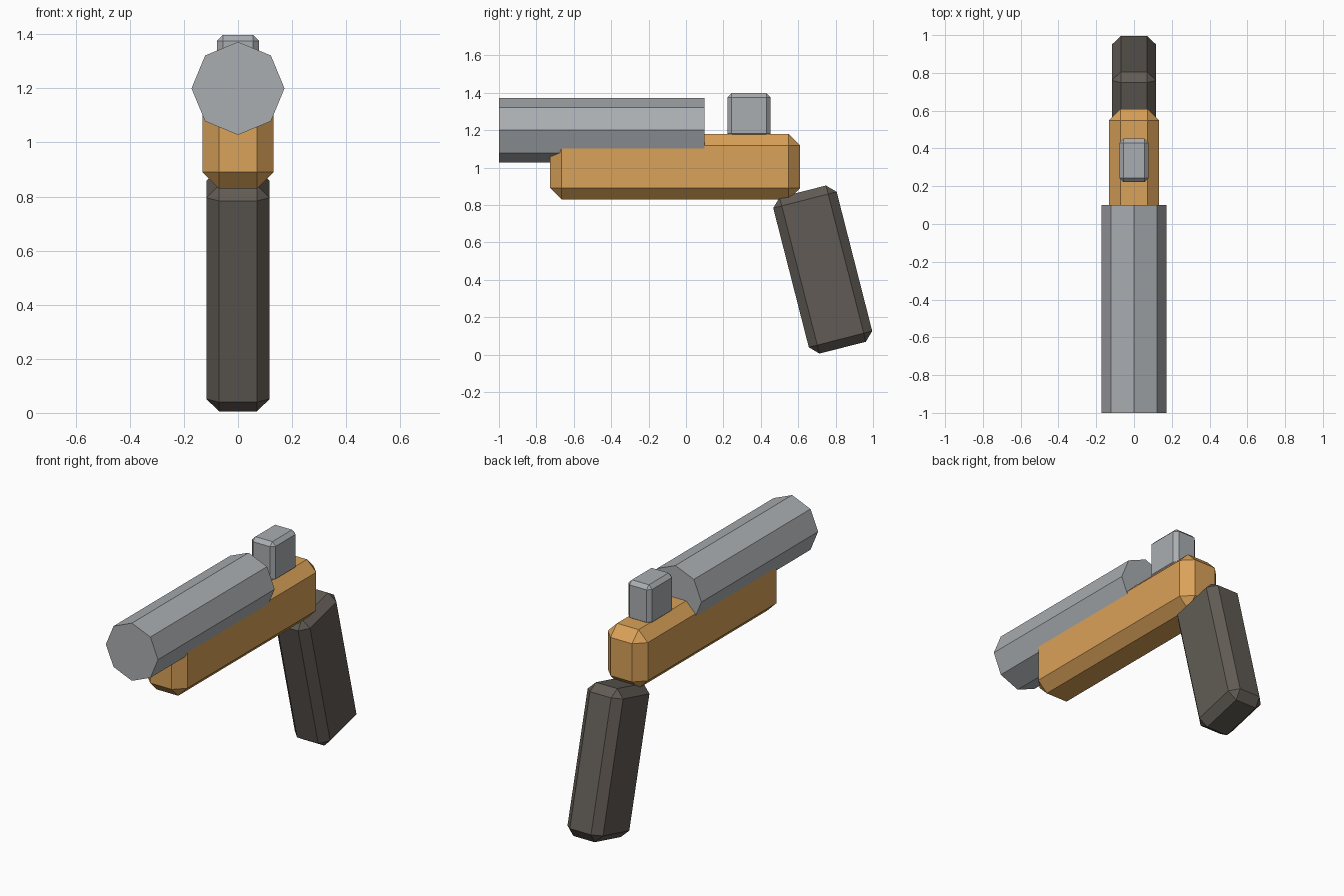
import bpy
import bmesh
import math
from mathutils import Matrix

if "Cube" in bpy.data.objects:
    bpy.data.objects.remove(bpy.data.objects["Cube"])


def material(name, color):
    mat = bpy.data.materials.new(name)
    mat.diffuse_color = (*color, 1)
    mat.use_nodes = True
    mat.node_tree.nodes["Principled BSDF"].inputs["Base Color"].default_value = mat.diffuse_color
    return mat


def add_object(name, bm, mat):
    bmesh.ops.recalc_face_normals(bm, faces=bm.faces)
    mesh = bpy.data.meshes.new(name)
    bm.to_mesh(mesh)
    bm.free()
    mesh.materials.append(mat)
    obj = bpy.data.objects.new(name, mesh)
    bpy.context.collection.objects.link(obj)
    return obj


def chamfered_box(name, center, size, chamfer, mat, tilt=0.0):
    bm = bmesh.new()
    bmesh.ops.create_cube(bm, size=1, matrix=Matrix.Diagonal((*size, 1)))
    bmesh.ops.bevel(bm, geom=bm.edges[:], offset=chamfer, segments=1,
                    profile=0.5, affect='EDGES')
    obj = add_object(name, bm, mat)
    obj.location = center
    obj.rotation_euler.x = tilt
    return obj


steel = material("steel", (0.40, 0.42, 0.44))
wood = material("orange_wood", (0.70, 0.36, 0.10))
dark = material("dark_grip", (0.12, 0.105, 0.09))

# Octagonal barrel along y, with a corner pointing up
bm = bmesh.new()
bmesh.ops.create_cone(bm, cap_ends=True, segments=8, radius1=0.172,
                      radius2=0.172, depth=1.10,
                      matrix=Matrix.Rotation(math.pi / 2, 4, 'X'))
barrel = add_object("barrel", bm, steel)
barrel.location = (0, -0.45, 1.20)

# Body under the barrel
chamfered_box("body", (0, -0.058, 1.005), (0.264, 1.336, 0.35), 0.061, wood)

# Tilted grip
chamfered_box("grip", (0, 0.731, 0.455), (0.234, 0.35, 0.862), 0.047, dark, tilt=0.25)

# Rear block on top of the body
chamfered_box("rear_block", (0, 0.337, 1.279), (0.156, 0.23, 0.238), 0.022, steel)
